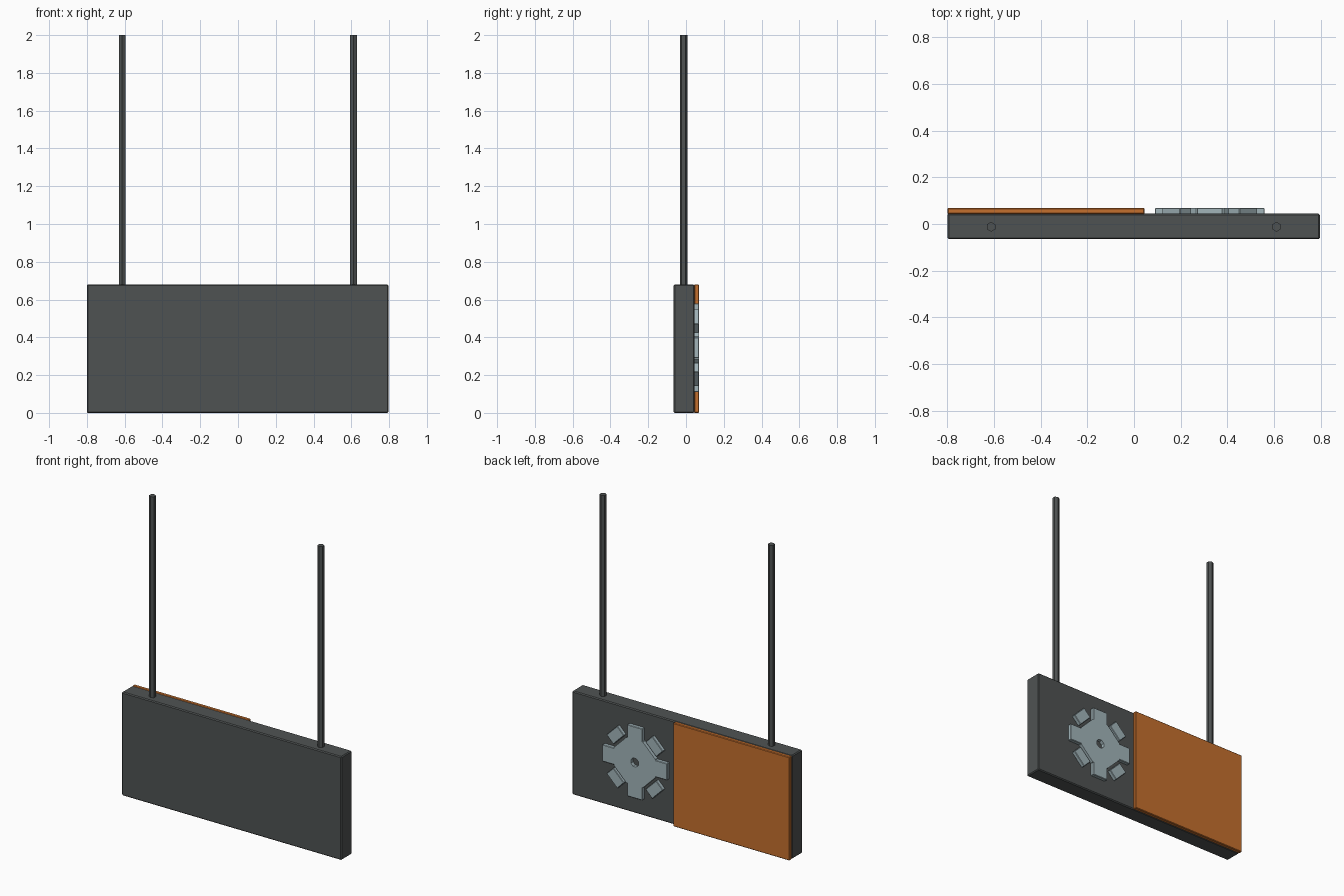
import bpy, bmesh, math
from mathutils import Matrix, Vector

if "Cube" in bpy.data.objects:
    bpy.data.objects.remove(bpy.data.objects["Cube"])


def material(name, rgb):
    m = bpy.data.materials.new(name)
    m.diffuse_color = (*rgb, 1)
    m.use_nodes = True
    m.node_tree.nodes["Principled BSDF"].inputs["Base Color"].default_value = m.diffuse_color
    return m


DARK = material("dark_grey", (0.078, 0.086, 0.086))
ORANGE = material("orange", (0.56, 0.16, 0.027))
PALE = material("pale_blue_grey", (0.36, 0.46, 0.49))


def finish(name, bm, mat, bevel=0.0):
    bmesh.ops.recalc_face_normals(bm, faces=bm.faces)
    me = bpy.data.meshes.new(name)
    bm.to_mesh(me)
    bm.free()
    me.materials.append(mat)
    ob = bpy.data.objects.new(name, me)
    bpy.context.collection.objects.link(ob)
    if bevel:
        mod = ob.modifiers.new("edge_bevel", "BEVEL")
        mod.width = bevel
        mod.segments = 1
    return ob


def box(name, lo, hi, mat, bevel, turn=None):
    lo, hi = Vector(lo), Vector(hi)
    bm = bmesh.new()
    bmesh.ops.create_cube(bm, size=1)
    bmesh.ops.transform(bm, verts=bm.verts, matrix=Matrix.Translation((lo + hi) / 2)
                        @ Matrix.Diagonal((*(hi - lo), 1)))
    if turn:
        bmesh.ops.transform(bm, verts=bm.verts, matrix=turn)
    return finish(name, bm, mat, bevel)


# Hanging sign board and the raised panel on its back
box("sign_board", (-0.8, -0.065, 0), (0.797, 0.045, 0.68), DARK, 0.006)
box("orange_panel", (-0.8, 0.043, 0), (0.045, 0.069, 0.68), ORANGE, 0.004)

# Six-sided hanging rods
for side, x in (("left", -0.613), ("right", 0.611)):
    bm = bmesh.new()
    bmesh.ops.create_cone(bm, cap_ends=True, segments=6, radius1=0.021, radius2=0.021,
                          depth=1.34, matrix=Matrix.Translation((x, -0.012, 1.33))
                          @ Matrix.Rotation(math.pi / 6, 4, "Z"))
    # points of the hexagon face front and back
    a = max(abs(v.co.x - x) for v in bm.verts)
    if a > 0.0205:
        bmesh.ops.rotate(bm, verts=bm.verts, cent=(x, -0.012, 0),
                         matrix=Matrix.Rotation(math.pi / 6, 3, "Z"))
    finish(side + "_rod", bm, DARK)

# Gear emblem: hub plate with a centre hole
CX, CZ = 0.325, 0.345
Y0, Y1 = 0.043, 0.069
bm = bmesh.new()
rings = []
for y in (Y0, Y1):
    outer, inner = [], []
    for k in range(4):
        c, s = math.cos(k * math.pi / 2), math.sin(k * math.pi / 2)
        for u, v in ((0.15, -0.06), (0.15, 0.06)):
            ang = k * math.pi / 2 + math.copysign(math.pi / 8, v)
            outer.append(bm.verts.new((CX + u * c - v * s, y, CZ + u * s + v * c)))
            inner.append(bm.verts.new((CX + 0.03 * math.cos(ang), y, CZ + 0.03 * math.sin(ang))))
    rings.append((outer, inner))
(o0, i0), (o1, i1) = rings
for k in range(8):
    n = (k + 1) % 8
    for a, b in ((o0, i0), (i0, i1), (i1, o1), (o1, o0)):
        bm.faces.new((a[k], a[n], b[n], b[k]))
finish("gear_hub", bm, PALE)

# Eight gear teeth, the diagonal ones standing clear of the hub
for k in range(8):
    start = 0.165 if k % 2 else 0.147
    turn = Matrix.Translation((CX, 0, CZ)) @ Matrix.Rotation(k * math.pi / 4, 4, "Y")
    box(f"gear_tooth_{k + 1}", (start, Y0, -0.055), (0.235, Y1, 0.055), PALE, 0.003, turn)
